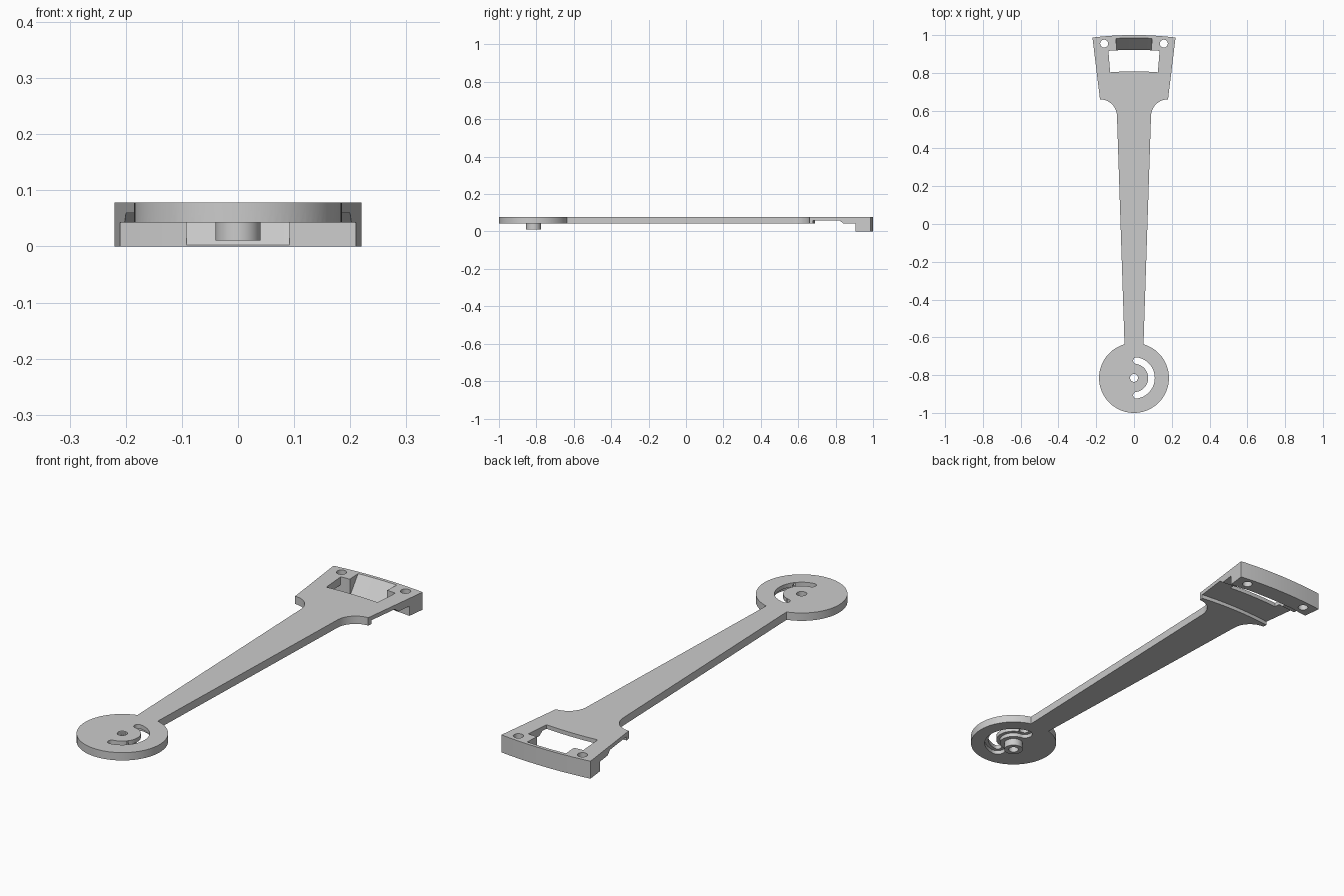
import bpy, bmesh
from math import sin, cos, pi, atan2, hypot

cube = bpy.data.objects.get("Cube")
if cube:
    bpy.data.objects.remove(cube, do_unlink=True)

PIVOT = (0, -0.815)     # centre of the round end; the head's arcs share it
TOP = 0.078             # upper face
BOTTOM = 0.043          # underside of the thin plate
DISC_R = 0.185

grey = bpy.data.materials.new("plain_grey")
grey.use_nodes = True
colour = (0.6, 0.6, 0.6, 1)
grey.diffuse_color = colour
grey.node_tree.nodes["Principled BSDF"].inputs["Base Color"].default_value = colour


def make_object(name, bm):
    bmesh.ops.remove_doubles(bm, verts=bm.verts, dist=1e-5)
    bmesh.ops.recalc_face_normals(bm, faces=bm.faces)
    mesh = bpy.data.meshes.new(name)
    bm.to_mesh(mesh)
    bm.free()
    mesh.materials.append(grey)
    obj = bpy.data.objects.new(name, mesh)
    bpy.context.collection.objects.link(obj)
    return obj


def prism(name, outline, z0, z1):
    bm = bmesh.new()
    face = bm.faces.new([bm.verts.new((x, y, z0)) for x, y in outline])
    top = bmesh.ops.extrude_face_region(bm, geom=[face])["geom"]
    verts = [v for v in top if isinstance(v, bmesh.types.BMVert)]
    bmesh.ops.translate(bm, verts=verts, vec=(0, 0, z1 - z0))
    return make_object(name, bm)


def revolve(name, profile, middle=0, half=pi, steps=24, centre=PIVOT):
    """Sweep a closed (radius, z) profile about a vertical axis."""
    bm = bmesh.new()
    rings = []
    for i in range(steps + 1):
        a = middle - half + 2 * half * i / steps
        rings.append([bm.verts.new((centre[0] + r * cos(a), centre[1] + r * sin(a), z))
                      for r, z in profile])
    n = len(profile)
    for a, b in zip(rings, rings[1:]):
        for k in range(n):
            m = (k + 1) % n
            if profile[k][0] or profile[m][0]:
                bm.faces.new((a[k], a[m], b[m], b[k]))
    if half < pi:
        bm.faces.new(rings[0])
        bm.faces.new(rings[-1])
    # collapse the doubled points on the axis
    bmesh.ops.remove_doubles(bm, verts=bm.verts, dist=1e-5)
    bmesh.ops.dissolve_degenerate(bm, edges=bm.edges, dist=1e-6)
    return make_object(name, bm)


def band(r0, r1, z0=-0.1, z1=0.2):
    return [(r0, z0), (r1, z0), (r1, z1), (r0, z1)]


def cut(body, cutter):
    cutter.hide_render = True
    mod = body.modifiers.new("cut", "BOOLEAN")
    mod.operation = "DIFFERENCE"
    mod.solver = "EXACT"
    mod.object = cutter
    bpy.ops.object.select_all(action="DESELECT")
    bpy.context.view_layer.objects.active = body
    body.select_set(True)
    bpy.ops.object.modifier_apply(modifier=mod.name)
    bpy.data.objects.remove(cutter, do_unlink=True)


# Right half of the outline: disc, tapered arm, fillet, flared head, arched end
neck = pi / 2 - 0.275
side = []
for i in range(1, 41):
    a = -pi / 2 + (neck + pi / 2) * i / 40
    side.append((DISC_R * cos(a), PIVOT[1] + DISC_R * sin(a)))
for i in range(13):
    a = pi - pi / 2 * i / 12
    side.append((0.18 + 0.09 * cos(a), 0.57 + 0.09 * sin(a)))
corner = (0.22, 0.987)
R_END = hypot(corner[0], corner[1] - PIVOT[1])
spread = atan2(corner[0], corner[1] - PIVOT[1])
for i in range(8):
    a = spread * (1 - i / 8)
    side.append((R_END * sin(a), PIVOT[1] + R_END * cos(a)))
outline = ([(0, PIVOT[1] - DISC_R)] + side + [(0, PIVOT[1] + R_END)]
           + [(-x, y) for x, y in reversed(side)])
lever = prism("lever_arm", outline, 0, TOP)

# Underside: leaves the boss, thin plate, shallow groove and end block
cut(lever, revolve("underside_cutter", [
    (0, -0.1), (0, 0.011), (0.04, 0.011), (0.04, BOTTOM), (1.505, BOTTOM),
    (1.505, 0.06), (1.648, 0.06), (1.668, BOTTOM), (1.735, BOTTOM), (1.735, -0.1)],
    steps=240))

# Window in the head, and the ramp behind it
cut(lever, revolve("window_cutter", band(1.623, 1.737), pi / 2, 0.078, 8))
slope = (1.8 - 1.735) / TOP
cut(lever, revolve("ramp_cutter", [
    (1.7, -0.02), (1.735 - 0.02 * slope, -0.02), (1.8 + 0.02 * slope, TOP + 0.02),
    (1.7, TOP + 0.02)], pi / 2, 0.053, 8))

# Screw holes and pivot hole
for x, y in ((-0.158, 0.955), (0.158, 0.955), PIVOT):
    cut(lever, revolve("hole_cutter", [(0, -0.1), (0.021, -0.1), (0.021, 0.2), (0, 0.2)],
                       centre=(x, y), steps=32))

# Curved slot with rounded ends, widened from below
SLOT_R = 0.0925
reach = 1.43
for half_width, height in ((0.0175, 0.2), (0.033, 0.06)):
    cut(lever, revolve("slot_cutter", band(SLOT_R - half_width, SLOT_R + half_width, z1=height),
                       0, reach, 32))
    for a in (-reach, reach):
        end = (SLOT_R * cos(a), PIVOT[1] + SLOT_R * sin(a))
        cut(lever, revolve("slot_end_cutter", [(0, -0.1), (half_width, -0.1),
                                               (half_width, height), (0, height)],
                           centre=end, steps=25))

bpy.ops.object.select_all(action="DESELECT")
lever.select_set(True)
bpy.context.view_layer.objects.active = lever
bpy.ops.object.shade_smooth_by_angle(angle=pi / 6)
